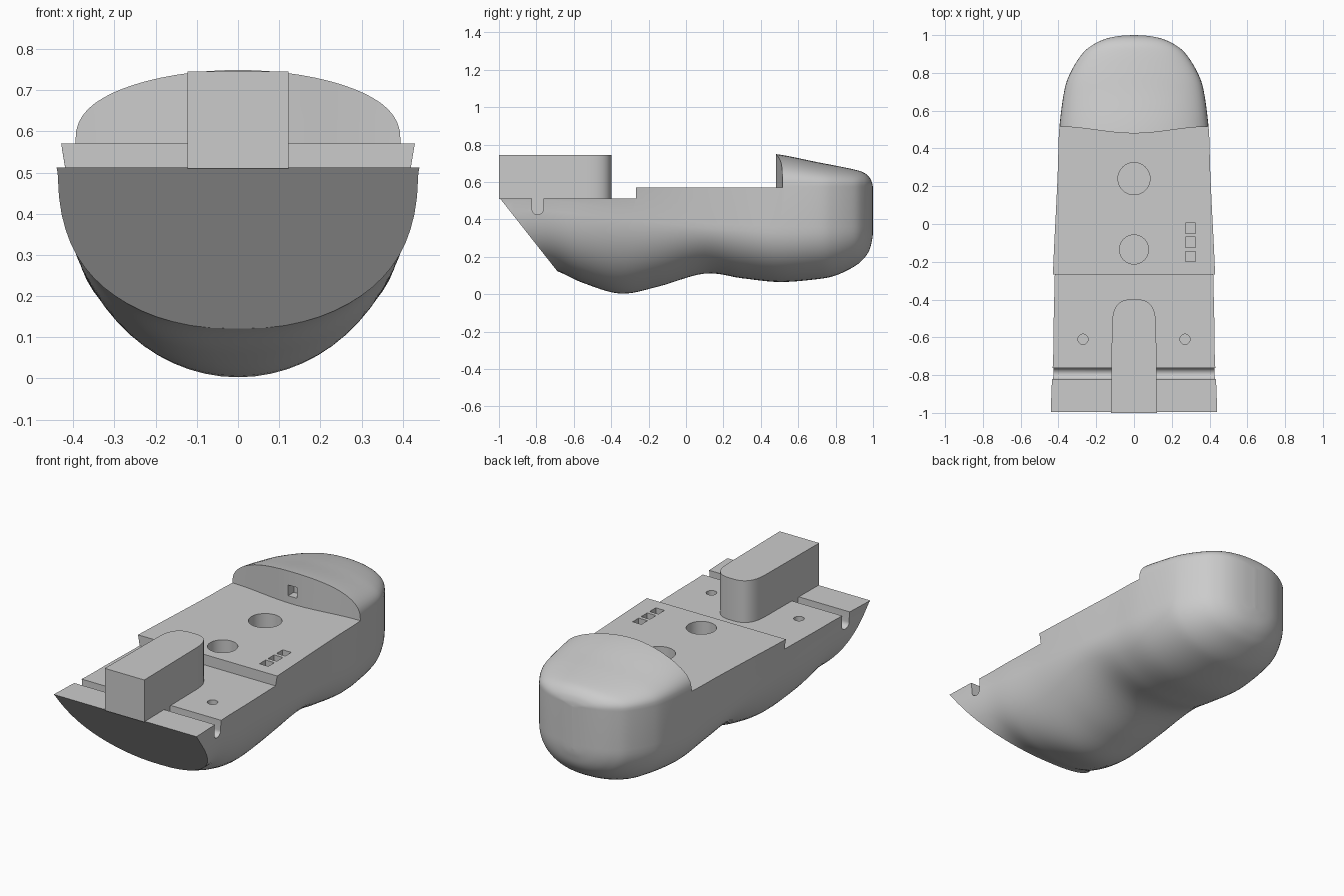
import bpy, bmesh, math

cube = bpy.data.objects.get("Cube")
if cube:
    bpy.data.objects.remove(cube)

grey = bpy.data.materials.new("plain_grey")
grey.use_nodes = True
grey.diffuse_color = (0.6, 0.6, 0.6, 1)
grey.node_tree.nodes["Principled BSDF"].inputs["Base Color"].default_value = (0.6, 0.6, 0.6, 1)


def activate(obj):
    bpy.ops.object.select_all(action='DESELECT')
    obj.select_set(True)
    bpy.context.view_layer.objects.active = obj


# Closed skin through a row of matching rings
def loft(name, rings):
    bm = bmesh.new()
    loops = [[bm.verts.new(p) for p in ring] for ring in rings]
    for a, b in zip(loops, loops[1:]):
        for i in range(len(a)):
            j = (i + 1) % len(a)
            bm.faces.new((a[i], a[j], b[j], b[i]))
    bm.faces.new(loops[0][::-1])
    bm.faces.new(loops[-1])
    bm.normal_update()
    bmesh.ops.recalc_face_normals(bm, faces=bm.faces[:])
    mesh = bpy.data.meshes.new(name)
    bm.to_mesh(mesh)
    bm.free()
    mesh.materials.append(grey)
    obj = bpy.data.objects.new(name, mesh)
    bpy.context.collection.objects.link(obj)
    return obj


def prism(name, outline, z0, z1):
    return loft(name, [[(x, y, z) for x, y in outline] for z in (z0, z1)])


def side_prism(name, outline, x0, x1):
    return loft(name, [[(x, y, z) for y, z in outline] for x in (x0, x1)])


def box(name, x0, x1, y0, y1, z0, z1):
    return prism(name, [(x0, y0), (x1, y0), (x1, y1), (x0, y1)], z0, z1)


def circle(x, y, r, n=48):
    return [(x + r * math.cos(math.tau * i / n), y + r * math.sin(math.tau * i / n)) for i in range(n)]


# Subtract a cutter, trying the second solver if the first gives no valid solid
def cut(target, cutter):
    activate(target)
    before = len(target.data.polygons)
    mod = target.modifiers.new("cut", 'BOOLEAN')
    mod.operation, mod.object = 'DIFFERENCE', cutter
    for solver in ('EXACT', 'MANIFOLD'):
        mod.solver = solver
        graph = bpy.context.evaluated_depsgraph_get()
        count = len(target.evaluated_get(graph).data.polygons)
        if count > 100 and count != before:
            bpy.ops.object.modifier_apply(modifier=mod.name)
            break
    else:
        target.modifiers.remove(mod)
    bpy.data.objects.remove(cutter)


def catmull(p, q, r, s, t):
    return [0.5 * (2 * b + (c - a) * t + (2 * a - 5 * b + 4 * c - d) * t * t
                   + (3 * b - a - 3 * c + d) * t ** 3) for a, b, c, d in zip(p, q, r, s)]


# Hull stations: y, deck half width, chine half width, chine z, keel z, fullness, crown z
stations = [
    (-1.05, .455, .44, .50, .13, 2.5, .75),
    (-.85, .448, .433, .50, .13, 2.5, .75),
    (-.7, .442, .425, .50, .125, 2.5, .75),
    (-.55, .438, .42, .48, .06, 2.3, .75),
    (-.35, .433, .41, .45, .003, 2, .75),
    (-.15, .425, .405, .42, .04, 2, .75),
    (.1, .412, .40, .38, .11, 2, .75),
    (.3, .403, .395, .37, .085, 2.1, .765),
    (.5, .396, .393, .36, .065, 2.2, .746),
    (.7, .37, .37, .36, .08, 2.2, .706),
    (.8, .337, .337, .36, .1, 2.2, .687),
    (.9, .275, .275, .36, .148, 2.2, .666),
    (.95, .215, .215, .36, .19, 2.2, .65),
    (.98, .15, .15, .36, .235, 2.2, .625),
    (.995, .08, .08, .36, .29, 2.2, .595),
    (1, .005, .005, .36, .33, 2.2, .565),
]


def section(y, w, w2, zc, zb, n, zt, steps=16):
    zs = min(.575, zt - .01)
    half = []
    for i in range(steps + 1):
        a = math.pi / 2 * i / steps
        half.append((w * math.sin(a), zs + (zt - zs) * max(math.cos(a), 0) ** .8))
    for i in range(steps + 1):
        a = math.pi / 2 * i / steps
        half.append((w2 * max(math.cos(a), 0) ** (2 / n), zc - (zc - zb) * math.sin(a) ** (2 / n)))
    half[-1] = (0, zb)
    return [(x, y, z) for x, z in half] + [(-x, y, z) for x, z in half[-2:0:-1]]


rings = []
last = len(stations) - 1
for i in range(last):
    four = [stations[max(0, min(last, i + k))] for k in (-1, 0, 1, 2)]
    rings += [section(*catmull(*four, k / 6)) for k in range(6)]
rings.append(section(*stations[-1]))
hull = loft("hull", rings)

# Raked flat bow
cut(hull, side_prism("bow_cutter", [(-1.379, 1), (-.434, -.2), (-1.5, -.2)], -.8, .8))

# Main deck, ending at the bowed face of the raised stern
outline = [(-.6, -1.2), (.6, -1.2)]
for i in range(49):
    x = .6 - 1.2 * i / 48
    outline.append((x, .515 - .0175 * (1 + math.cos(math.pi * min(abs(x) / .4, 1)))))
cut(hull, prism("deck_cutter", outline, .57, 1))
cut(hull, box("fore_deck_cutter", -.7, .7, -1.3, -.268, .512, 1.1))

# Round sockets in the deck
for x, y, r, top, depth in ((0, .24, .085, .57, .1), (0, -.135, .077, .57, .1),
                            (.27, -.61, .027, .512, .06), (-.27, -.61, .027, .512, .06)):
    cut(hull, prism("socket_cutter", circle(x, y, r), top - depth, top + .1))

# Square sockets in the deck and the stern face
for y in (-.022, -.097, -.172):
    cut(hull, box("square_cutter", .272, .326, y - .027, y + .027, .53, .65))
cut(hull, box("stern_socket_cutter", -.027, .027, .4, .53, .61, .67))

# Round-bottomed cross grooves either side of the block
groove = [(-.823, .6)]
for i in range(17):
    a = math.pi * i / 16
    groove.append((-.793 - .03 * math.cos(a), .455 - .03 * math.sin(a)))
groove.append((-.763, .6))
for side in (1, -1):
    cut(hull, side_prism("groove_cutter", groove, side * .116, side * .7))

# Upright block with a rounded rear end
plan = [(-.122, -1), (.122, -1)]
for i in range(33):
    a = math.pi * i / 32
    c, s = math.cos(a), max(math.sin(a), 0)
    plan.append((math.copysign(.117 * abs(c) ** .7, c), -.56 + .162 * s ** .7))
block = prism("block", plan, .51, .745)

for obj in (hull, block):
    activate(obj)
    bpy.ops.object.shade_smooth_by_angle(angle=math.radians(32))
